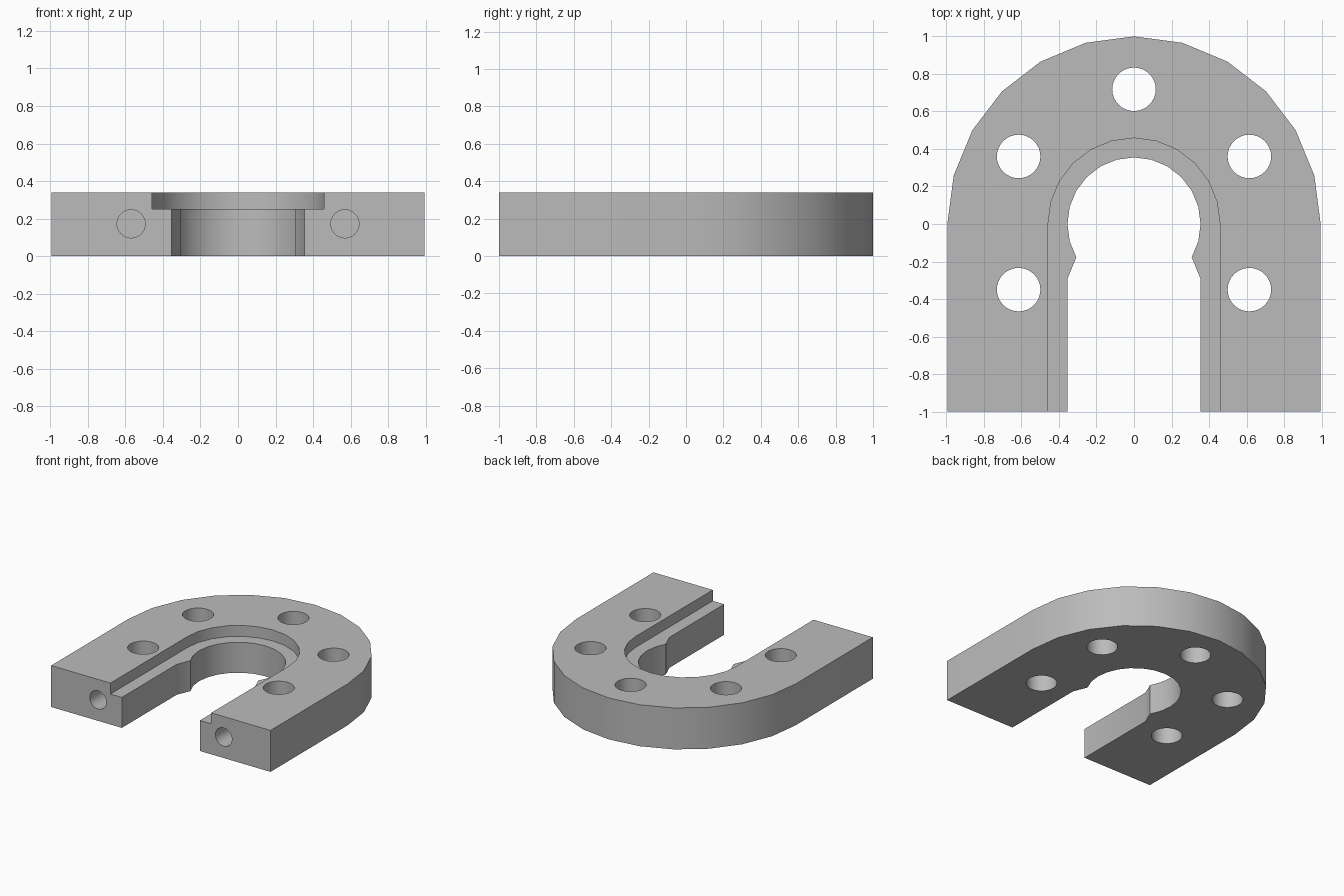
import bpy, bmesh, math
from mathutils import Matrix

if "Cube" in bpy.data.objects:
    bpy.data.objects.remove(bpy.data.objects["Cube"])

HEIGHT, LEDGE_Z = 0.34, 0.25

grey = bpy.data.materials.new("plain grey")
grey.diffuse_color = (0.5, 0.5, 0.5, 1)
grey.use_nodes = True
grey.node_tree.nodes["Principled BSDF"].inputs["Base Color"].default_value = grey.diffuse_color


def arc(r, start, end, step=15):
    """Points of a 24-sided circle, angles in degrees."""
    return [(r * math.cos(math.radians(a)), r * math.sin(math.radians(a)))
            for a in range(start, end + 1, step)]


def prism(name, outline, z0, z1):
    """Solid made by extruding a flat outline upwards."""
    bm = bmesh.new()
    face = bm.faces.new([bm.verts.new((x, y, z0)) for x, y in outline])
    new = bmesh.ops.extrude_face_region(bm, geom=[face])["geom"]
    bmesh.ops.translate(bm, vec=(0, 0, z1 - z0),
                        verts=[v for v in new if isinstance(v, bmesh.types.BMVert)])
    bmesh.ops.recalc_face_normals(bm, faces=bm.faces)
    return finish(bm, name)


def cylinder(name, r, depth, matrix):
    bm = bmesh.new()
    bmesh.ops.create_cone(bm, cap_ends=True, segments=32, radius1=r, radius2=r,
                          depth=depth, matrix=matrix)
    return finish(bm, name)


def finish(bm, name):
    mesh = bpy.data.meshes.new(name)
    bm.to_mesh(mesh)
    bm.free()
    mesh.materials.append(grey)
    obj = bpy.data.objects.new(name, mesh)
    bpy.context.collection.objects.link(obj)
    return obj


def cut(target, cutter):
    mod = target.modifiers.new("cut", "BOOLEAN")
    mod.operation, mod.solver, mod.object = "DIFFERENCE", "EXACT", cutter
    bpy.context.view_layer.objects.active = target
    bpy.ops.object.modifier_apply(modifier=mod.name)
    bpy.data.objects.remove(cutter)


# Horseshoe plate: rounded back, straight legs, pinched neck in the slot
outer = [(x * 0.995, y) for x, y in arc(1, 0, 180)]
inner = [(0.354, -1), (0.354, -0.29)] + arc(0.355, -30, 210) + [(-0.354, -0.29), (-0.354, -1)]
plate = prism("horseshoe_plate", [(0.995, -1)] + outer + [(-0.995, -1)] + inner[::-1], 0, HEIGHT)

# Stepped ledge along the inside edge
ledge = [(0.457, -1.1)] + arc(0.458, 0, 180) + [(-0.457, -1.1)]
cut(plate, prism("ledge_cutter", ledge, LEDGE_Z, HEIGHT + 0.1))

# Five vertical bolt holes
for x, y in [(0, 0.718), (0.615, 0.36), (-0.615, 0.36), (0.615, -0.35), (-0.615, -0.35)]:
    cut(plate, cylinder("bolt_hole_cutter", 0.116, 1, Matrix.Translation((x, y, 0.17))))

# Blind holes in the leg ends
for x in (-0.57, 0.57):
    m = Matrix.Translation((x, -1, 0.172)) @ Matrix.Rotation(math.pi / 2, 4, "X")
    cut(plate, cylinder("end_hole_cutter", 0.075, 0.7, m))

# Smooth the curved walls, keep real edges sharp
bpy.ops.object.select_all(action="DESELECT")
plate.select_set(True)
bpy.context.view_layer.objects.active = plate
bpy.ops.object.shade_smooth_by_angle(angle=math.radians(30))
